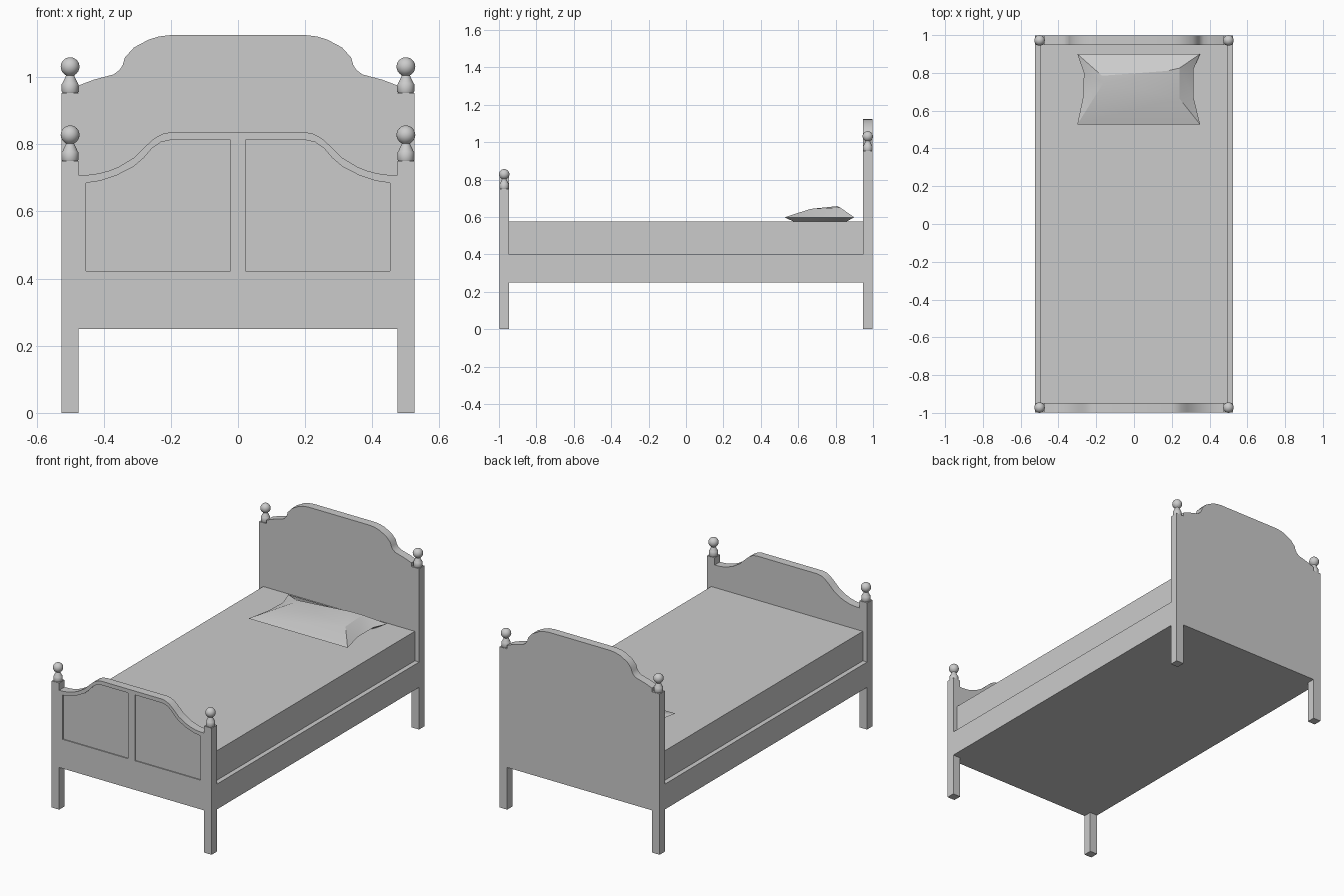
import bpy, bmesh, math
from mathutils import Vector

cube = bpy.data.objects.get("Cube")
if cube:
    bpy.data.objects.remove(cube, do_unlink=True)

grey = bpy.data.materials.new("plain grey")
grey.use_nodes = True
COLOUR = (0.6, 0.6, 0.6, 1)
grey.diffuse_color = COLOUR
grey.node_tree.nodes["Principled BSDF"].inputs["Base Color"].default_value = COLOUR

END = 0.972      # distance of the post centres along the bed
HALF = 0.025     # half thickness of posts and boards


def finish(name, bm, angle=0):
    bmesh.ops.recalc_face_normals(bm, faces=bm.faces)
    mesh = bpy.data.meshes.new(name)
    bm.to_mesh(mesh)
    bm.free()
    mesh.materials.append(grey)
    obj = bpy.data.objects.new(name, mesh)
    bpy.context.collection.objects.link(obj)
    if angle:
        bpy.ops.object.select_all(action='DESELECT')
        obj.select_set(True)
        bpy.context.view_layer.objects.active = obj
        bpy.ops.object.shade_smooth_by_angle(angle=math.radians(angle))
    return obj


def box(name, x, y, z0, z1):
    bm = bmesh.new()
    bmesh.ops.create_cube(bm, size=1)
    for v in bm.verts:
        v.co = Vector((v.co.x * 2 * x, v.co.y * 2 * y, z1 if v.co.z > 0 else z0))
    return finish(name, bm)


def slab(name, outline, y0, y1, angle=30):
    """Extrude an x-z outline from y0 to y1."""
    bm = bmesh.new()
    face = bm.faces.new([bm.verts.new((x, y0, z)) for x, z in outline])
    ext = bmesh.ops.extrude_face_region(bm, geom=[face])["geom"]
    for v in ext:
        if isinstance(v, bmesh.types.BMVert):
            v.co.y = y1
    return finish(name, bm, angle)


def bed_end(name, y, post_top, curve):
    """Two legs and a shaped board in one piece."""
    half = [(0.475, 0.25), (0.475, 0), (0.525, 0), (0.525, post_top), (0.475, post_top)] + curve
    outline = half + [(-x, z) for x, z in reversed(half)]
    return slab(name, outline, y - HALF, y + HALF)


# Shaped ends
foot_curve = [(0.475, 0.708), (0.445, 0.709), (0.414, 0.713), (0.385, 0.721), (0.355, 0.733),
              (0.31, 0.76), (0.28, 0.79), (0.25, 0.817), (0.225, 0.831), (0.2, 0.836)]
head_curve = [(0.475, 0.975), (0.43, 0.992), (0.4, 1.0), (0.37, 1.008), (0.352, 1.022),
              (0.343, 1.037), (0.337, 1.058), (0.31, 1.088), (0.265, 1.112),
              (0.235, 1.121), (0.2, 1.125)]
bed_end("headboard", END, 0.953, head_curve)
footboard = bed_end("footboard", -END, 0.75, foot_curve)

# Recessed panels in the footboard
panel_curve = [(0.452, 0.685), (0.41, 0.691), (0.36, 0.708), (0.31, 0.734), (0.28, 0.76),
               (0.255, 0.789), (0.23, 0.806), (0.2, 0.813)]
panel = [(0.022, 0.423), (0.452, 0.423)] + panel_curve + [(0.022, 0.813)]
for side in (-1, 1):
    cutter = slab("panel_cutter", [(side * x, z) for x, z in panel],
                  -END - HALF - 0.05, -END - HALF + 0.006, 0)
    cutter.hide_render = True
    mod = footboard.modifiers.new("panel", 'BOOLEAN')
    mod.operation = 'DIFFERENCE'
    mod.solver = 'EXACT'
    mod.object = cutter
    bpy.context.view_layer.objects.active = footboard
    bpy.ops.object.modifier_apply(modifier=mod.name)
    bpy.data.objects.remove(cutter, do_unlink=True)

# Bed frame and mattress
box("bed_frame", 0.525, END - HALF, 0.25, 0.4)
box("mattress", 0.497, END - HALF, 0.4, 0.575)

# Turned finials on the posts
BALL = 0.028
profile = [(0, 0), (0.023, 0), (0.025, 0.004), (0.025, 0.026), (0.022, 0.03),
           (0.021, 0.033), (0.016, 0.043), (0.012, 0.052)]
for i in range(3, 13):
    a = math.pi * i / 12
    profile.append((BALL * math.sin(a), 0.078 - BALL * math.cos(a)))
for end, y, top in (("head", END, 0.953), ("foot", -END, 0.75)):
    for side, x in (("left", 0.5), ("right", -0.5)):
        bm = bmesh.new()
        verts = [bm.verts.new((x + r, y, top + h)) for r, h in profile]
        edges = [bm.edges.new(pair) for pair in zip(verts, verts[1:])]
        bmesh.ops.spin(bm, geom=verts + edges, cent=(x, y, 0), axis=(0, 0, 1),
                       angle=math.tau, steps=24)
        bmesh.ops.remove_doubles(bm, verts=bm.verts, dist=0.0001)
        finish(f"{end}_{side}_finial", bm, 40)

# Pillow: pinched rim, smaller flat base, off-centre crown
rim = [(-0.3, 0.527), (0.35, 0.527), (0.315, 0.67), (0.315, 0.82),
       (0.35, 0.9), (-0.3, 0.9), (-0.265, 0.8), (-0.27, 0.67)]
crown = [(-0.16, 0.75, 0.645), (0.24, 0.665, 0.643), (0.24, 0.825, 0.65), (0.17, 0.81, 0.658),
         (-0.17, 0.785, 0.645)]
bm = bmesh.new()
r = [bm.verts.new((x, y, 0.598)) for x, y in rim]
b = [bm.verts.new((0.025 + (x - 0.025) * 0.85, 0.725 + (y - 0.725) * 0.76, 0.576)) for x, y in rim]
c = [bm.verts.new(p) for p in crown]
for i in range(8):
    j = (i + 1) % 8
    bm.faces.new((r[i], r[j], b[j], b[i]))
bm.faces.new(b)
for f in ((r[0], r[1], c[1], c[0]), (r[1], r[2], c[1]), (r[2], r[3], c[2], c[1]),
          (r[3], r[4], c[2]), (r[4], c[3], c[2]), (r[4], r[5], c[4], c[3]),
          (r[5], r[6], c[4]), (r[6], r[7], c[0], c[4]), (r[7], r[0], c[0]),
          (c[0], c[1], c[3]), (c[1], c[2], c[3]), (c[0], c[3], c[4])):
    bm.faces.new(f)
finish("pillow", bm, 25)
